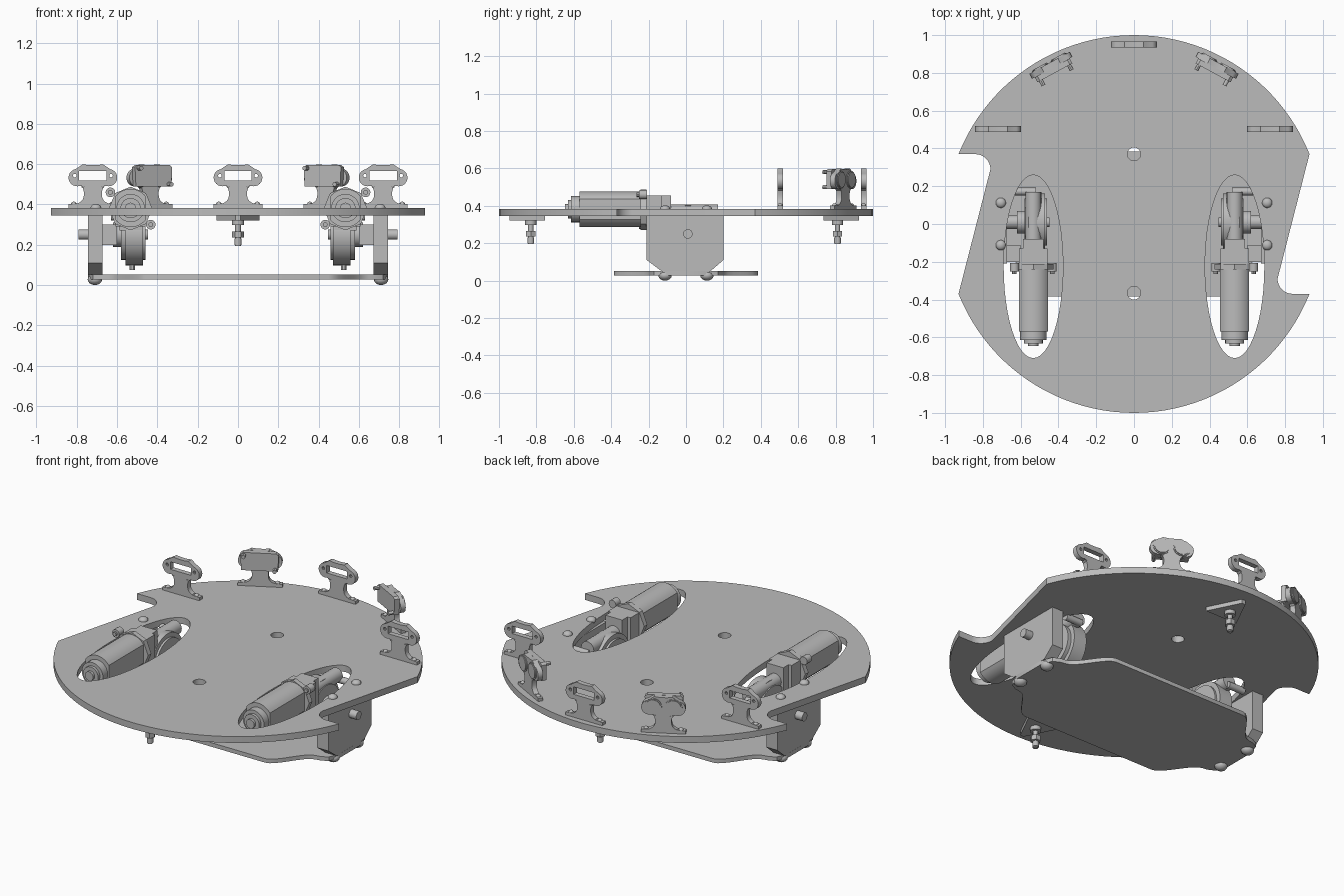
import bpy, math
from mathutils import Matrix, Vector

if "Cube" in bpy.data.objects:
    bpy.data.objects.remove(bpy.data.objects["Cube"], do_unlink=True)

grey = bpy.data.materials.new("plain grey")
grey.use_nodes = True
grey.diffuse_color = (0.5, 0.5, 0.5, 1)
grey.node_tree.nodes["Principled BSDF"].inputs["Base Color"].default_value = grey.diffuse_color

# Local extrusion direction (w) turned to each world axis
TURN = {
    "z": Matrix.Identity(4),
    "y": Matrix.Rotation(math.pi / 2, 4, "X"),
    "x": Matrix(((0, 0, 1, 0), (1, 0, 0, 0), (0, 1, 0, 0), (0, 0, 0, 1))),
}


def arc(cx, cy, r, a0, a1, n, ry=None):
    """Points along an arc, angles in degrees."""
    out = []
    for i in range(n + 1):
        a = math.radians(a0 + (a1 - a0) * i / n)
        out.append((cx + r * math.cos(a), cy + (ry or r) * math.sin(a)))
    return out


def ring(cx, cy, r, n=24, ry=None):
    return arc(cx, cy, r, 0, 360, n, ry)[:-1]


def plate(name, loops, thick, axis="z", at=(0, 0, 0), spin=0):
    """Extrude an outline with holes, centred on its own plane."""
    cu = bpy.data.curves.new(name, "CURVE")
    cu.dimensions = "2D"
    cu.fill_mode = "BOTH"
    cu.extrude = thick / 2
    for loop in loops:
        sp = cu.splines.new("POLY")
        sp.points.add(len(loop) - 1)
        for p, (u, v) in zip(sp.points, loop):
            p.co = (u, v, 0, 1)
        sp.use_cyclic_u = True
    tmp = bpy.data.objects.new(name + "_outline", cu)
    bpy.context.scene.collection.objects.link(tmp)
    dg = bpy.context.evaluated_depsgraph_get()
    me = bpy.data.meshes.new_from_object(tmp.evaluated_get(dg))
    bpy.data.objects.remove(tmp, do_unlink=True)
    me.transform(Matrix.Translation(Vector(at)) @ Matrix.Rotation(spin, 4, "Z") @ TURN[axis])
    me.materials.clear()
    me.materials.append(grey)
    me.shade_smooth()
    me.set_sharp_from_angle(angle=math.radians(30))
    me.name = name
    ob = bpy.data.objects.new(name, me)
    bpy.context.scene.collection.objects.link(ob)
    return ob


def rod(name, at, r, length, axis="z", n=20, spin=0):
    return plate(name, [ring(0, 0, r, n)], length, axis, at, spin)


def box(name, lo, hi):
    x, y, z = [(b - a) / 2 for a, b in zip(lo, hi)]
    mid = [(a + b) / 2 for a, b in zip(lo, hi)]
    return plate(name, [[(-x, -y), (x, -y), (x, y), (-x, y)]], z * 2, "z", mid)


def dome(name, at, r, h):
    """Rounded bolt head; negative h hangs downward."""
    bpy.ops.mesh.primitive_uv_sphere_add(segments=16, ring_count=8, radius=1, location=at)
    ob = bpy.context.object
    ob.name = name
    ob.scale = (r, r, abs(h))
    ob.data.materials.append(grey)
    ob.data.shade_smooth()


# Main deck: disc with side notches, two oval motor slots, two cable holes
edge = math.degrees(math.asin(0.37))
half = arc(0, 0, 1, edge, 180 - edge, 44) + arc(-0.84, 0.29, 0.08, 90, 0, 8)
deck = half + [(-x, -y) for x, y in half]
slots = [ring(s * 0.533, -0.225, 0.157, 48, 0.485) for s in (-1, 1)]
plate("main_deck", [deck] + slots + [ring(0, y, 0.035) for y in (0.37, -0.365)],
      0.038, "z", (0, 0, 0.364))

# Lower tray: wide middle easing into narrow ends
quarter = [(0.745, 0.1), (0.72, 0.17), (0.68, 0.19)]
for i in range(9):
    t = i / 8
    quarter.append((0.65 - 0.2 * t, 0.195 + 0.19 * t * t * (3 - 2 * t)))
top = quarter + [(-x, y) for x, y in reversed(quarter)]
plate("lower_tray", [top + [(-x, -y) for x, y in top]], 0.024, "z", (0, 0, 0.04))

# Casters: triangular pad, stem and nuts, apex pointing outward
for label, y, d in (("front", -0.83, -1), ("rear", 0.81, 1)):
    tri = [(-0.107, -0.075 * d), (0.107, -0.075 * d), (0.012, 0.115 * d), (-0.012, 0.115 * d)]
    plate(label + "_caster_pad", [tri], 0.025, "z", (0, y, 0.333))
    rod(label + "_caster_collar", (0, y, 0.31), 0.03, 0.025)
    rod(label + "_caster_stem", (0, y, 0.26), 0.014, 0.13)
    rod(label + "_caster_nut", (0, y, 0.25), 0.029, 0.03, n=6)
    rod(label + "_caster_tip", (0, y, 0.215), 0.018, 0.03)

# Sensor stand outline: foot, neck and waisted head
right = [(0.122, 0), (0.122, 0.018), (0.075, 0.022)]
right += arc(0.085, 0.062, 0.04, 255, 180, 5)
right += arc(0.025, 0.085, 0.02, 0, 60, 3)
right += arc(0.078, 0.15, 0.043, -110, 80, 12)
right += [(0.05, 0.216), (0.02, 0.212)]
right[9:12] = [(0.045, 0.08), (0.05, 0.098), (0.06, 0.106)]
stand = right + [(-x, z) for x, z in reversed(right)]
window = [(-0.068, 0.137), (0.068, 0.137), (0.068, 0.182), (-0.068, 0.182)]
pin_holes = [ring(s * 0.09, 0.16, 0.009, 10) for s in (-1, 1)]


def sensor_stand(name, x, y, spin, fitted):
    turn = Matrix.Rotation(spin, 3, "Z")

    def spot(u, v, z):
        return Vector((x, y, z)) + turn @ Vector((u, v, 0))

    holes = [] if fitted else [window] + pin_holes
    plate(name + "_stand", [stand] + holes, 0.03, "y", (x, y, 0.383), spin)
    for s in (-1, 1):
        dome(name + "_foot_bolt", spot(s * 0.095, 0, 0.4), 0.014, 0.014)
        if fitted:
            rod(name + "_lens", spot(s * 0.056, 0.018, 0.54), 0.042, 0.012, "y", 24, spin)
            rod(name + "_lens_rim", spot(s * 0.056, 0.016, 0.54), 0.048, 0.006, "y", 24, spin)
            rod(name + "_pin", spot(s * 0.085, -0.05, 0.54 - s * 0.04), 0.011, 0.05, "y", 12, spin)
    if fitted:
        body = [(-0.1, -0.05), (0.1, -0.05), (0.105, 0.045), (0.09, 0.056), (-0.09, 0.056), (-0.105, 0.045)]
        plate(name + "_sensor_body", [body], 0.03, "y", spot(0, -0.03, 0.54), spin)


sensor_stand("rear_middle", 0, 0.95, 0, False)
for s, side in ((1, "left"), (-1, "right")):
    sensor_stand(side + "_outer", s * 0.72, 0.503, 0, False)
    sensor_stand(side + "_angled", s * 0.44, 0.84, -s * math.radians(28.5), True)

    # Side bracket block with chamfered lower corners, bolted top and bottom
    shape = [(-0.21, 0.345), (-0.21, 0.11), (-0.13, 0.05), (0.13, 0.05), (0.2, 0.11), (0.2, 0.345)]
    plate(side + "_bracket", [shape], 0.073, "x", (s * 0.708, 0, 0))
    for y in (-0.112, 0.112):
        dome(side + "_lower_bolt", (s * 0.71, y, 0.028), 0.036, -0.028)
        dome(side + "_upper_bolt", (s * 0.705, y, 0.383), 0.027, 0.02)

    # Motor: flat-sided can with stepped end cap
    can = [(max(-0.077, min(0.077, u)), v) for u, v in ring(0, 0, 0.095, 40)]
    cx = s * 0.533
    plate(side + "_motor_can", [can], 0.35, "y", (cx, -0.395, 0.382))
    rod(side + "_motor_cap", (cx, -0.59, 0.382), 0.07, 0.05, "y", 28)
    rod(side + "_motor_cap_step", (cx, -0.622, 0.382), 0.05, 0.02, "y", 24)
    rod(side + "_motor_tip", (cx, -0.637, 0.382), 0.027, 0.02, "y", 16)

    # Gearbox flange with diagonal screw ears
    plate(side + "_gearbox_flange", [ring(0, 0, 0.108, 8)], 0.03, "y", (cx, -0.227, 0.38))
    for d in (-1, 1):
        ear = (cx + s * d * 0.1, -0.23, 0.38 + d * 0.08)
        rod(side + "_flange_ear", ear, 0.024, 0.045, "y", 14)
        rod(side + "_flange_screw", (ear[0], -0.255, ear[2]), 0.012, 0.02, "y", 8)
    box(side + "_gearbox", (cx - 0.075, -0.215, 0.29), (cx + 0.075, -0.13, 0.455))
    box(side + "_gearbox_neck", (cx - 0.055, -0.14, 0.27), (cx + 0.055, -0.08, 0.455))
    rod(side + "_worm_housing", (cx, 0.03, 0.365), 0.042, 0.28, "y")
    box(side + "_gearbox_lug", (min(s * 0.6, s * 0.68), -0.2, 0.2),
        (max(s * 0.6, s * 0.68), -0.11, 0.3))

    # Gear wheel case, stepped rings and output shaft
    mid = (0.01, 0.25)
    for part, px, r, w in (("gear_case", 0.515, 0.152, 0.085), ("gear_cover", 0.52, 0.125, 0.12),
                           ("gear_hub", 0.55, 0.06, 0.14), ("shaft_sleeve", 0.63, 0.036, 0.1),
                           ("output_shaft", 0.62, 0.025, 0.345)):
        rod(side + "_" + part, (s * px, *mid), r, w, "x", 36)
    rod(side + "_cross_lug", (s * 0.575, 0.172, 0.34), 0.02, 0.11, "x", 14)
    rod(side + "_drain_screw", (s * 0.525, 0.01, 0.095), 0.014, 0.04, "z", 12)
